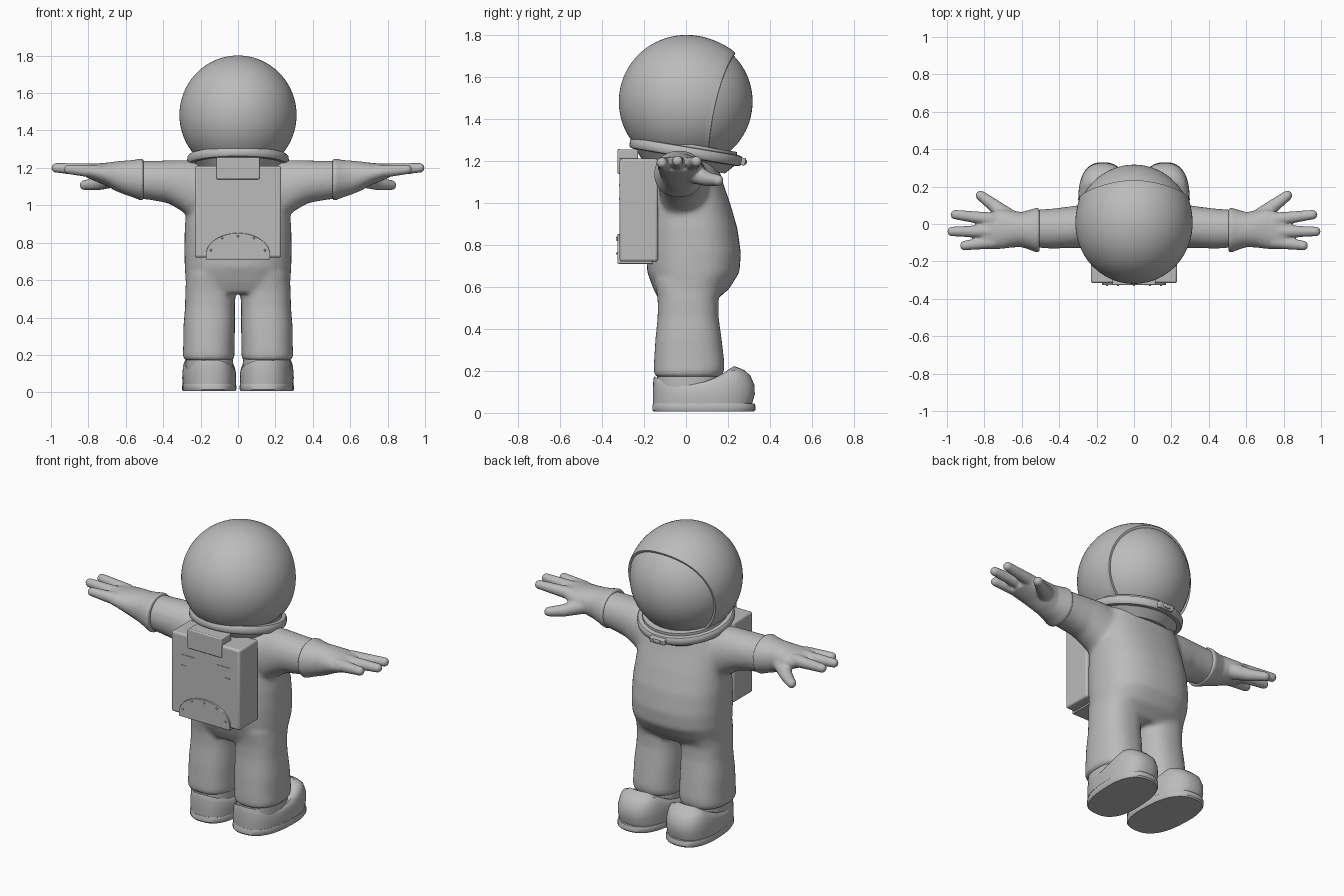
import bpy, bmesh, math
from mathutils import Vector, Matrix

if "Cube" in bpy.data.objects:
    bpy.data.objects.remove(bpy.data.objects["Cube"])

grey = bpy.data.materials.new("plain grey")
grey.use_nodes = True
grey.diffuse_color = (0.5, 0.5, 0.5, 1)
grey.node_tree.nodes["Principled BSDF"].inputs["Base Color"].default_value = (0.5, 0.5, 0.5, 1)


def finish(name, bm, voxel=0, smooth=0, bevel=0, subdiv=0):
    """Turn a bmesh into a shaded object with optional modifiers."""
    bmesh.ops.recalc_face_normals(bm, faces=bm.faces)
    mesh = bpy.data.meshes.new(name)
    bm.to_mesh(mesh)
    bm.free()
    ob = bpy.data.objects.new(name, mesh)
    bpy.context.collection.objects.link(ob)
    mesh.materials.append(grey)
    bpy.ops.object.select_all(action='DESELECT')
    ob.select_set(True)
    bpy.context.view_layer.objects.active = ob
    bpy.ops.object.shade_smooth_by_angle(angle=math.radians(40))
    if voxel:
        m = ob.modifiers.new("blend", 'REMESH')
        m.mode, m.voxel_size, m.use_smooth_shade = 'VOXEL', voxel, True
        m = ob.modifiers.new("soften", 'SMOOTH')
        m.factor, m.iterations = 0.5, smooth
    if bevel:
        m = ob.modifiers.new("rounded edges", 'BEVEL')
        m.width, m.segments = bevel, 3
    if subdiv:
        m = ob.modifiers.new("round", 'SUBSURF')
        m.levels = m.render_levels = subdiv
    return ob


def oval(u, v, hu, hv, power=2.4, count=40):
    """Superellipse outline as (u, v) pairs."""
    pts = []
    for i in range(count):
        a = math.tau * i / count
        c, s = math.cos(a), math.sin(a)
        pts.append((u + hu * math.copysign(abs(c) ** (2 / power), c),
                    v + hv * math.copysign(abs(s) ** (2 / power), s)))
    return pts


def loft(bm, rings, cap=True):
    loops = [[bm.verts.new(p) for p in r] for r in rings]
    for a, b in zip(loops, loops[1:]):
        for i in range(len(a)):
            j = (i + 1) % len(a)
            bm.faces.new((a[i], a[j], b[j], b[i]))
    if cap:
        bm.faces.new(loops[0])
        bm.faces.new(loops[-1])


def loft_z(bm, sections):
    """Sections: z, centre x, centre y, half x, half y."""
    loft(bm, [[(x, y, z) for x, y in oval(cx, cy, hx, hy)] for z, cx, cy, hx, hy in sections])


def loft_x(bm, side, sections):
    """Sections: x, centre y, centre z, half y, half z."""
    loft(bm, [[(side * x, y, z) for y, z in oval(cy, cz, hy, hz, 2.1)]
              for x, cy, cz, hy, hz in sections])


def finger(bm, side, start, end, r1, r2):
    a, b = Vector(start), Vector(end)
    for i in range(17):
        t = i / 16
        p = a.lerp(b, t)
        p.x *= side
        bmesh.ops.create_icosphere(bm, subdivisions=3, radius=r1 + (r2 - r1) * t,
                                   matrix=Matrix.Translation(p))


def box(bm, x, y, z, sx, sy, sz):
    bmesh.ops.create_cube(bm, size=1, matrix=Matrix.Translation((x, y, z)) @ Matrix.Diagonal((sx, sy, sz, 1)))


# Suit: torso, legs and sleeves blended into one soft surface
bm = bmesh.new()
loft_z(bm, [(.53, 0, .005, .25, .13), (.59, 0, .025, .28, .18), (.67, 0, .035, .285, .22),
            (.76, 0, .036, .287, .226), (.88, 0, .03, .285, .215), (1.0, 0, .02, .275, .19),
            (1.1, 0, .01, .27, .165), (1.19, 0, 0, .25, .15), (1.25, 0, 0, .18, .13)])
for s in (-1, 1):
    loft_z(bm, [(.17, s * .156, .01, .134, .16), (.2, s * .157, .014, .139, .168), (.24, s * .156, .015, .137, .168),
                (.35, s * .154, .012, .138, .158), (.46, s * .15, .01, .133, .145),
                (.54, s * .147, .01, .135, .145), (.64, s * .14, .02, .135, .17)])
    loft_x(bm, s, [(.1, -.01, 1.07, .12, .15), (.24, -.01, 1.08, .118, .16), (.3, -.015, 1.105, .115, .137),
                   (.37, -.02, 1.125, .11, .115), (.45, -.025, 1.132, .106, .106), (.54, -.025, 1.137, .1, .1)])
finish("suit", bm, voxel=.013, smooth=7)

for s, side in ((1, "left"), (-1, "right")):
    # Glove: flared cuff, palm, three fingers and a thumb
    bm = bmesh.new()
    loft_x(bm, s, [(.505, -.033, 1.138, .116, .11), (.52, -.033, 1.138, .12, .112), (.56, -.031, 1.142, .106, .1),
                   (.6, -.03, 1.147, .094, .092), (.65, -.027, 1.155, .098, .08), (.71, -.027, 1.167, .106, .06),
                   (.77, -.035, 1.177, .1, .045), (.81, -.04, 1.183, .085, .034)])
    for tip, base in (((.955, .05, 1.198), (.76, .025, 1.185)), ((.972, -.04, 1.2), (.77, -.04, 1.188)),
                      ((.905, -.115, 1.192), (.75, -.095, 1.18))):
        finger(bm, s, base, tip, .037, .026)
    finger(bm, s, (.66, .025, 1.145), (.75, .1, 1.115), .05, .035)
    finger(bm, s, (.75, .1, 1.115), (.82, .152, 1.108), .035, .027)
    finish(side + "_glove", bm, voxel=.007, smooth=5)

    # Boot upper, with a top edge that dips around the ankle
    bm = bmesh.new()
    rings = []
    for t, k in ((0, .97), (.25, 1), (.5, .995), (.75, .95), (.9, .88), (1, .78), (1, .68), (.9, .6)):
        ring = []
        for x, y in oval(0, .085, .143, .243, 2.5, 48):
            y = -.1 + (y + .1) * (k if y > -.1 else math.sqrt(k))
            top = min(.135 + 1.7 * y * y, .222)
            ring.append((s * (.152 + x * math.sqrt(k) + .05 * (y - .05)), y, .045 + t * (top - .045)))
        rings.append(ring)
    loft(bm, rings)
    finish(side + "_boot", bm)

    # Ankle and sole
    bm = bmesh.new()
    loft_z(bm, [(.08, s * .153, .01, .12, .14), (.15, s * .153, .012, .128, .15), (.22, s * .153, .012, .12, .15)])
    finish(side + "_ankle", bm)
    bm = bmesh.new()
    loft(bm, [[(s * (.152 + x + .05 * (y - .05)), y, z) for x, y in oval(0, .085, .143 * k, .245 * k, 2.5, 48)]
              for z, k in ((.006, .97), (.014, 1), (.036, 1), (.044, .985))])
    finish(side + "_sole", bm)

# Helmet shell, swept from the face opening to the back of the head
CENTRE = Vector((0, 0, 1.483))
SIZE = Vector((.312, .32, .317))


def on_helmet(turn, tilt, scale):
    d = Vector((math.sin(tilt) * math.sin(turn), math.cos(tilt), math.sin(tilt) * math.cos(turn)))
    return CENTRE + d * SIZE * scale


bm = bmesh.new()
turns = [math.tau * i / 96 for i in range(96)]
opening = [math.radians(61.5 - 13.5 * math.cos(a) - 3 * math.cos(2 * a)) for a in turns]
rings = []
for step, scale in ((-.01, .95), (-.012, 1.015), (0, 1.033)):
    rings.append([on_helmet(a, o + step, scale) for a, o in zip(turns, opening)])
for i in range(1, 40):
    t = i / 40
    rings.append([on_helmet(a, o + (math.pi - o) * t, 1 + .035 * math.exp(-t * 9) * (.5 + .5 * math.cos(a)) +
                            .012 * math.exp(-t * 9)) for a, o in zip(turns, opening)])
loft(bm, rings)
finish("helmet_shell", bm)

# Visor
bm = bmesh.new()
bmesh.ops.create_uvsphere(bm, u_segments=64, v_segments=40, radius=1,
                          matrix=Matrix.Translation(CENTRE) @ Matrix.Diagonal((*(SIZE * .992), 1)))
finish("visor", bm)

# Tilted neck ring with a latch
tilt = Matrix.Translation((0, 0, 1.243)) @ Matrix.Rotation(math.radians(-9.5), 4, 'X')
bm = bmesh.new()
profile = oval(.25, 0, .022, .026, 3, 12)
loft(bm, [[tilt @ Vector((r * math.sin(a), r * math.cos(a), z)) for r, z in profile]
          for a in turns + turns[:1]], cap=False)
bmesh.ops.remove_doubles(bm, verts=bm.verts, dist=.0001)
finish("neck_ring", bm)
bm = bmesh.new()
loft(bm, [[tilt @ Vector((x, y, z)) for x, y in oval(0, 0, r, r, 2)]
          for z, r in ((-.07, .2), (-.02, .245), (.04, .24))])
finish("neck_seal", bm)
bm = bmesh.new()
box(bm, 0, .272, 0, .1, .03, .036)
box(bm, 0, .284, 0, .045, .02, .022)
bm.transform(tilt)
finish("ring_latch", bm, bevel=.005)

# Life support pack
bm = bmesh.new()
box(bm, 0, -.225, .966, .462, .182, .49)
finish("backpack", bm, bevel=.012)
bm = bmesh.new()
box(bm, 0, -.319, 1.198, .23, .014, .118)
box(bm, 0, -.277, 1.233, .23, .098, .046)
finish("pack_flap", bm, bevel=.006)

# Half round plate wrapped under the pack, with rivets
bm = bmesh.new()
arc = [(.172 * math.cos(math.pi * i / 32), .735 + .117 * math.sin(math.pi * i / 32)) for i in range(33)]
arc = [(.172, .712)] + arc + [(-.172, .712)]
loft(bm, [[(x, y, z) for x, z in arc] for y in (-.327, -.31)])
box(bm, 0, -.24, .716, .344, .16, .012)
finish("pack_lower_plate", bm, bevel=.003)
bm = bmesh.new()
for x, z in ((-.145, .76), (-.085, .825), (0, .835), (.085, .825), (.145, .76)):
    bmesh.ops.create_icosphere(bm, subdivisions=2, radius=.006, matrix=Matrix.Translation((x, -.327, z)))
finish("rivets", bm)

# Thin slot strips on the pack face
bm = bmesh.new()
for s in (-1, 1):
    for x, z, w in ((.12, 1.085, .09), (.15, 1.02, .035)):
        box(bm, s * x, -.317, z, w, .005, .006)
finish("pack_slots", bm)
